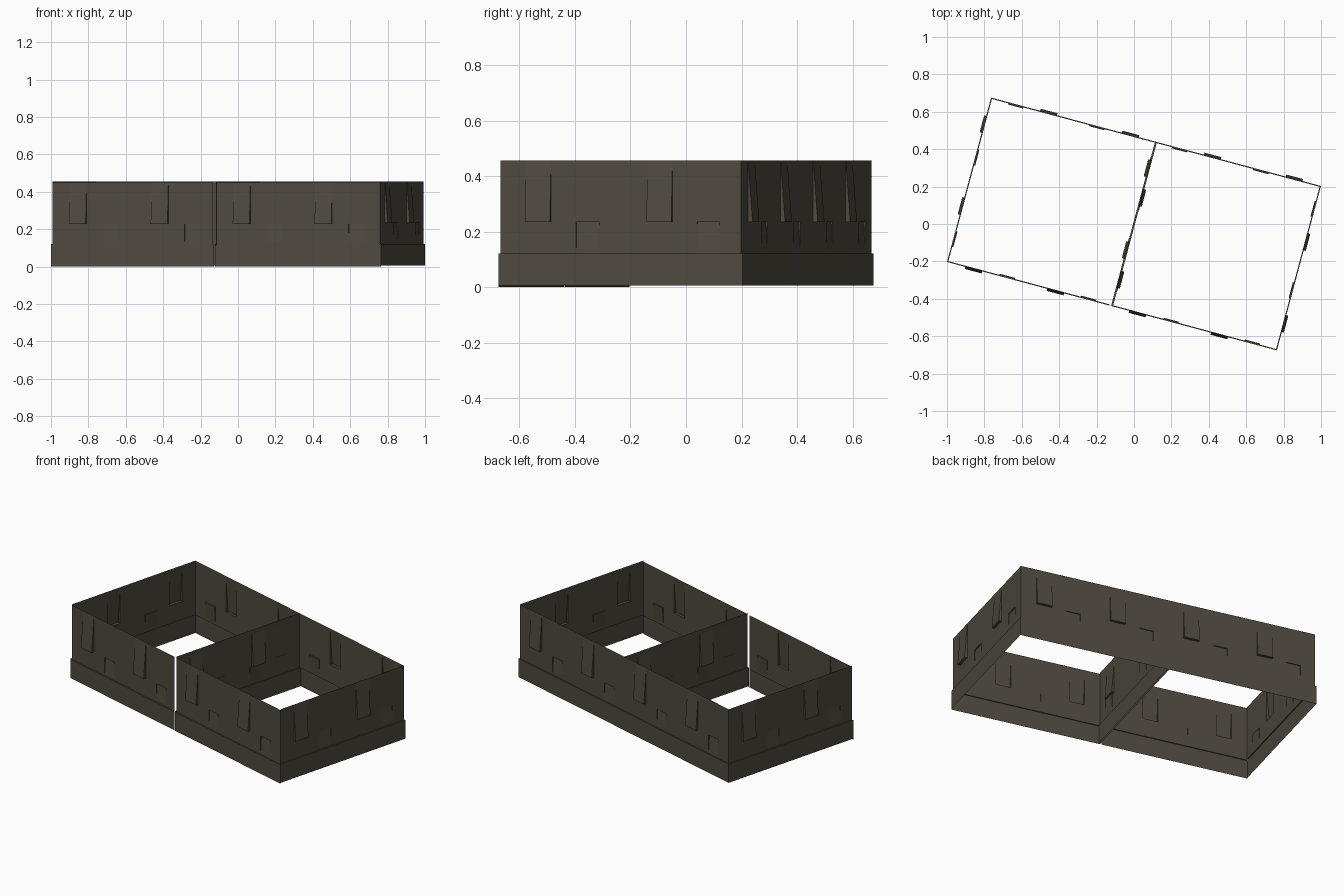
import bpy, bmesh, math
from mathutils import Matrix, Vector

if "Cube" in bpy.data.objects:
    bpy.data.objects.remove(bpy.data.objects["Cube"])

# Overall sizes: two square enclosures side by side, turned 15 degrees
A, B = 0.907, 0.449          # half length and half width at the wall line
H, BASE_Z, MID_Z = 0.450, 0.115, 0.228
BASE_OUT, TALL_OUT, SMALL_IN = 0.006, 0.017, 0.006
TALL_W, SMALL_W = 0.093, 0.085
TALLS, SMALLS = (0.142, 0.595), (0.325, 0.775)

mat = bpy.data.materials.new("dark olive grey")
mat.diffuse_color = (0.078, 0.069, 0.050, 1)
mat.use_nodes = True
mat.node_tree.nodes["Principled BSDF"].inputs["Base Color"].default_value = mat.diffuse_color

# Cross-sections of a panel as (outward offset, height)
foot = [(BASE_OUT, 0), (BASE_OUT, BASE_Z), (0, BASE_Z)]
PROFILES = {
    "plain": foot + [(0, H)],
    "tall": foot + [(0, MID_Z), (TALL_OUT, MID_Z), (0, H)],
    "small": foot + [(0, 0.130), (-SMALL_IN, MID_Z), (0, MID_Z), (0, H)],
}


def panel(name, start, angle, length, z0):
    """Sheet wall with stepped base, outward tall vents, inward small vents."""
    cuts = [(c, TALL_W, "tall") for c in TALLS] + [(c, SMALL_W, "small") for c in SMALLS]
    cols, x = [], 0.0
    for c, w, kind in sorted(cuts):
        cols += [(x, c - w / 2, "plain"), (c - w / 2, c + w / 2, kind)]
        x = c + w / 2
    cols.append((x, length, "plain"))
    bm = bmesh.new()

    def vert(px, p):
        if p[0] == BASE_OUT:          # base wraps round the corners
            px += -BASE_OUT if px == 0 else BASE_OUT if px == length else 0
        return bm.verts.new((px, -p[0], p[1]))

    for x0, x1, kind in cols:
        prof = PROFILES[kind]
        for p, q in zip(prof, prof[1:]):
            bm.faces.new([vert(x0, p), vert(x1, p), vert(x1, q), vert(x0, q)])
        if kind != "plain":           # triangular cheeks of the vent
            tri = prof[3:6]
            bm.faces.new([vert(x0, p) for p in reversed(tri)])
            bm.faces.new([vert(x1, p) for p in tri])
    bmesh.ops.remove_doubles(bm, verts=bm.verts, dist=1e-5)
    me = bpy.data.meshes.new(name)
    bm.to_mesh(me)
    bm.free()
    me.materials.append(mat)
    ob = bpy.data.objects.new(name, me)
    me.transform(Matrix.Rotation(math.radians(-15), 4, 'Z')
                 @ Matrix.Translation(Vector((*start, z0)))
                 @ Matrix.Rotation(angle, 4, 'Z'))
    bpy.context.collection.objects.link(ob)


# Each enclosure has four panels; the second is the first turned half round
for side, turn in (("left", 0), ("right", math.pi)):
    k = 1 if turn == 0 else -1
    gap = 0.018 if turn == 0 else 0   # open joint on the front
    low = (0.0, 0.006) if turn == 0 else (0.006, 0.0)
    panel(side + "_long_wall", (-A * k, -B * k), turn, A - gap, low[0])
    panel(side + "_divider_wall", (-0.001 * k, -B * k), turn + math.pi / 2, 2 * B, 0.006)
    panel(side + "_second_long_wall", (0, B * k), turn + math.pi, A, low[1])
    panel(side + "_end_wall", (-A * k, B * k), turn - math.pi / 2, 2 * B, 0.006)
